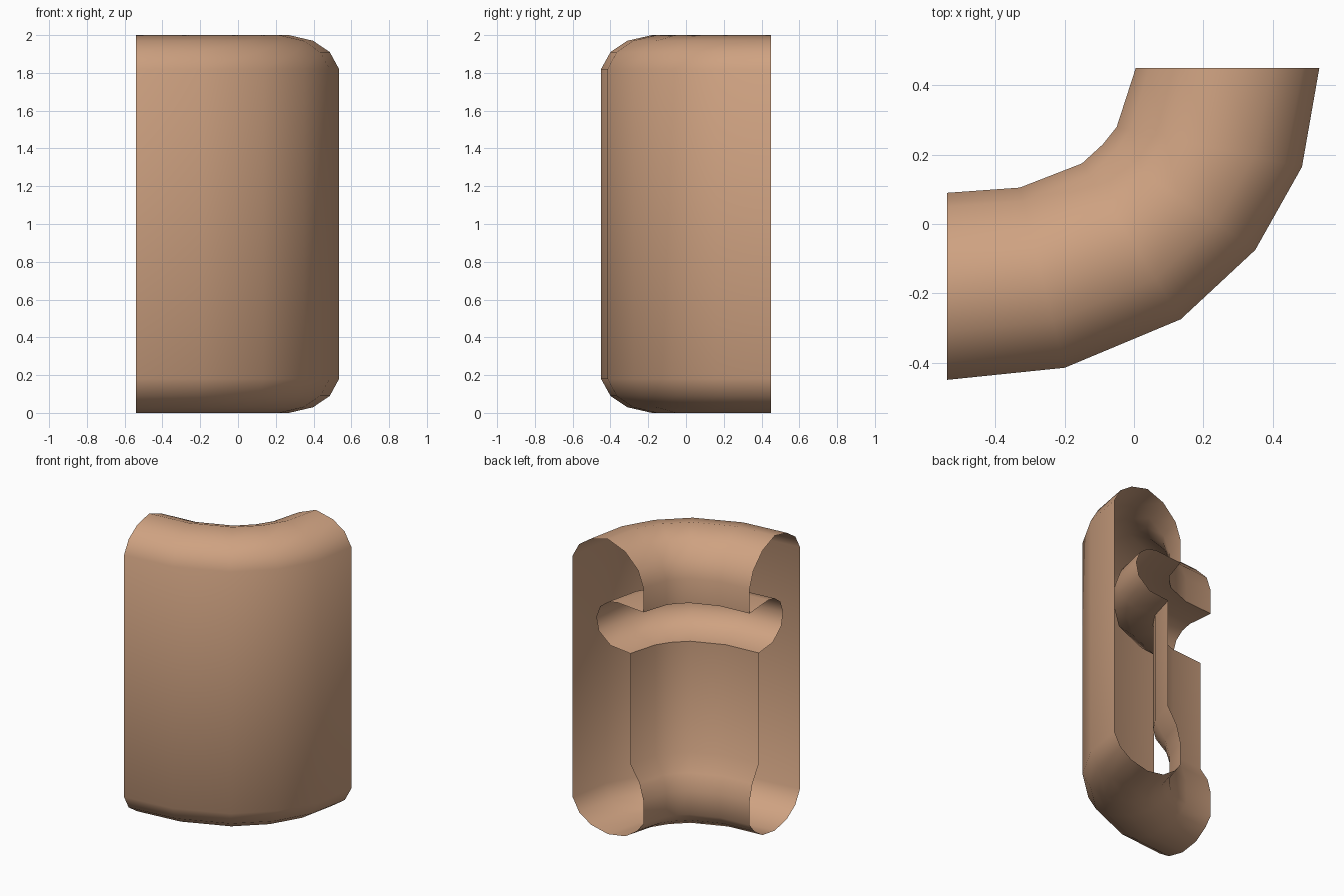
import bpy, bmesh, math
from mathutils import Vector

if "Cube" in bpy.data.objects:
    bpy.data.objects.remove(bpy.data.objects["Cube"])

# Plan curves of the bend: inner edge and outer edge, left end to back end
inner = [(-.54, .09), (-.33, .105), (-.15, .175), (-.09, .23), (-.05, .28), (.005, .45)]
outer = [(-.54, -.45), (-.20, -.415), (.135, -.275), (.35, -.075), (.485, .165), (.535, .45)]
DEPTH = .54

# Cross-section (depth from inner edge, height)
profile = [
    (.54, .18), (.54, 1.82),                                   # outer wall
    (.49, 1.91), (.40, 1.97), (.27, 2.0), (.14, 1.95),         # rounded top
    (.04, 1.85), (0, 1.74), (0, 1.575),                        # lip
    (.20, 1.59), (.27, 1.575), (.33, 1.53), (.36, 1.45),       # groove
    (.34, 1.36), (.25, 1.285), (.10, 1.27),
    (.10, .52), (.03, .41), (0, .30), (0, .14),                # inner panel and foot
    (.05, .08), (.14, .02), (.27, 0), (.40, .03), (.49, .09),  # rounded bottom
]

# Sweep the closed section round the bend, ends left open
bm = bmesh.new()
rings = []
for a, b in zip(inner, outer):
    ring = []
    for d, z in profile:
        p = Vector(a).lerp(Vector(b), d / DEPTH)
        ring.append(bm.verts.new((p.x, p.y, z)))
    rings.append(ring)
n = len(profile)
for r0, r1 in zip(rings, rings[1:]):
    for j in range(n):
        k = (j + 1) % n
        bm.faces.new((r0[j], r1[j], r1[k], r0[k]))

mesh = bpy.data.meshes.new("curved_corner_panel")
bm.to_mesh(mesh)
bm.free()
mat = bpy.data.materials.new("tan_brown")
mat.diffuse_color = (.62, .36, .22, 1)
mat.use_nodes = True
mat.node_tree.nodes["Principled BSDF"].inputs["Base Color"].default_value = mat.diffuse_color
mesh.materials.append(mat)
obj = bpy.data.objects.new("curved_corner_panel", mesh)
bpy.context.collection.objects.link(obj)
bpy.context.view_layer.objects.active = obj
obj.select_set(True)
bpy.ops.object.shade_smooth_by_angle(angle=math.radians(60))
